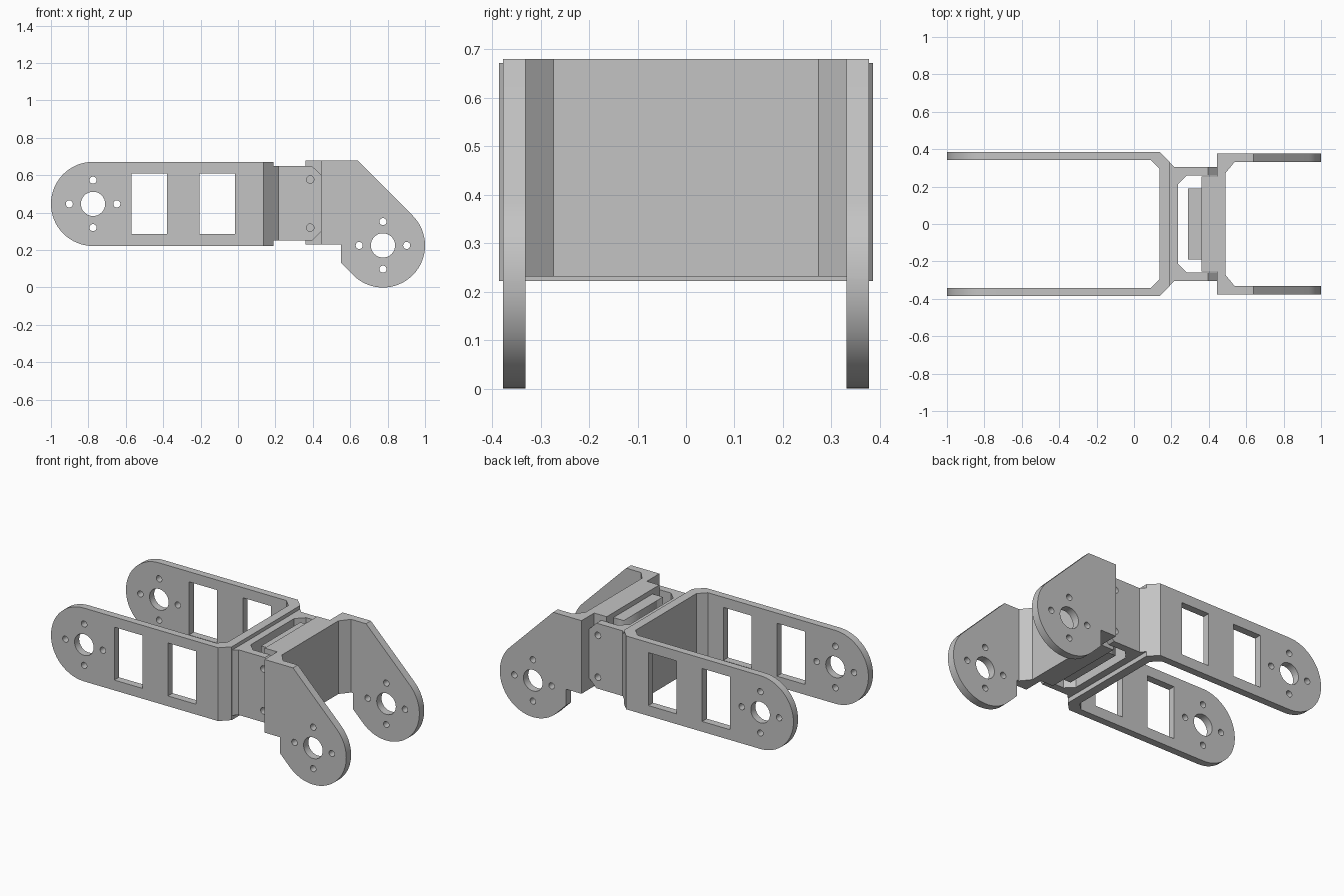
import bpy, bmesh, math
from mathutils import Matrix

if "Cube" in bpy.data.objects:
    bpy.data.objects.remove(bpy.data.objects["Cube"], do_unlink=True)

grey = bpy.data.materials.new("light_grey")
grey.use_nodes = True
colour = (0.55, 0.55, 0.55, 1)
grey.diffuse_color = colour
grey.node_tree.nodes["Principled BSDF"].inputs["Base Color"].default_value = colour


def arc(cx, cy, r, start, end, n=32):
    step = math.radians(end - start) / n
    return [(cx + r * math.cos(math.radians(start) + i * step),
             cy + r * math.sin(math.radians(start) + i * step)) for i in range(n + 1)]


def circle(cx, cy, r, n=32):
    return arc(cx, cy, r, 0, 360, n)[:-1]


def rect(x0, y0, x1, y1):
    return [(x0, y0), (x1, y0), (x1, y1), (x0, y1)]


def mirrored(half):
    """Close a half outline by mirroring it across y = 0."""
    return half + [(x, -y) for x, y in reversed(half)]


def prism(name, loops, half_depth, matrix):
    """Extrude an outline (first loop) with holes (other loops)."""
    curve = bpy.data.curves.new(name, 'CURVE')
    curve.dimensions, curve.fill_mode = '2D', 'BOTH'
    curve.extrude = half_depth
    for loop in loops:
        spline = curve.splines.new('POLY')
        spline.points.add(len(loop) - 1)
        spline.use_cyclic_u = True
        for p, (x, y) in zip(spline.points, loop):
            p.co = (x, y, 0, 1)
    temp = bpy.data.objects.new(name + "_outline", curve)
    bpy.context.collection.objects.link(temp)
    deps = bpy.context.evaluated_depsgraph_get()
    mesh = bpy.data.meshes.new_from_object(temp.evaluated_get(deps))
    bpy.data.objects.remove(temp, do_unlink=True)
    bm = bmesh.new()
    bm.from_mesh(mesh)
    bmesh.ops.remove_doubles(bm, verts=bm.verts, dist=1e-5)
    bmesh.ops.transform(bm, matrix=matrix, verts=bm.verts)
    bmesh.ops.recalc_face_normals(bm, faces=bm.faces)
    bm.to_mesh(mesh)
    bm.free()
    mesh.materials.clear()
    mesh.materials.append(grey)
    obj = bpy.data.objects.new(name, mesh)
    bpy.context.collection.objects.link(obj)
    return obj


def bracket(name, plan, side):
    """Intersect a plan outline with a drilled side outline."""
    body = prism(name, [plan], 0.6, Matrix.Translation((0, 0, 0.4)))
    cutter = prism(name + "_side", side, 0.6, Matrix.Rotation(math.pi / 2, 4, 'X'))
    mod = body.modifiers.new("side_shape", 'BOOLEAN')
    mod.operation, mod.solver, mod.object = 'INTERSECT', 'EXACT', cutter
    deps = bpy.context.evaluated_depsgraph_get()
    mesh = bpy.data.meshes.new_from_object(body.evaluated_get(deps))
    body.modifiers.clear()
    body.data = mesh
    bpy.data.objects.remove(cutter, do_unlink=True)
    bm = bmesh.new()
    bm.from_mesh(mesh)
    bmesh.ops.remove_doubles(bm, verts=bm.verts, dist=1e-5)
    bmesh.ops.dissolve_limit(bm, angle_limit=0.01, verts=bm.verts, edges=bm.edges)
    bm.to_mesh(mesh)
    bm.free()
    mesh.shade_smooth()
    mesh.set_sharp_from_angle(angle=math.radians(30))
    return body


def horn_holes(cx, cz):
    """Large pivot hole ringed by four screw holes."""
    ring = [circle(cx + dx * 0.127, cz + dz * 0.127, 0.019, 20)
            for dx, dz in ((1, 0), (0, 1), (-1, 0), (0, -1))]
    return [circle(cx, cz, 0.065)] + ring


# Long U bracket with rounded ends and windows
bracket("long_bracket",
        mirrored([(-1.1, 0.386), (0.136, 0.386), (0.19, 0.332)])
        + mirrored([(-1.1, 0.341), (0.09, 0.341), (0.136, 0.295)])[::-1],
        [[(0.3, 0.222), (0.3, 0.672)] + arc(-0.775, 0.447, 0.225, 90, 270)]
        + horn_holes(-0.775, 0.447)
        + [rect(x, 0.285, x + 0.19, 0.61) for x in (-0.57, -0.205)])

# Clamp fork with bevelled tips and screw holes
bracket("clamp_fork",
        mirrored([(0.7, 0.258), (0.282, 0.258), (0.234, 0.21)])
        + mirrored([(0.7, 0.304), (0.217, 0.304), (0.181, 0.34)])[::-1],
        [[(0.1, 0.25), (0.395, 0.25), (0.446, 0.3), (0.446, 0.6), (0.395, 0.65), (0.1, 0.65)]]
        + [circle(0.386, z, 0.02, 20) for z in (0.32, 0.577)])

# Short U bracket with dropped pivot lobes and a mounting block
bracket("short_bracket",
        mirrored([(0.36, 0.255), (0.445, 0.255), (0.445, 0.378), (1.1, 0.378),
                  (1.1, 0.331), (0.537, 0.331), (0.49, 0.273)]),
        [[(0.2, 0.231), (0.55, 0.231), (0.55, 0.132)]
         + arc(0.775, 0.225, 0.225, 225, 405)
         + [(0.638, 0.68), (0.2, 0.68)]]
        + horn_holes(0.775, 0.225))

# Raised pad on the mounting block
prism("mounting_pad", [rect(0.29, -0.19, 0.37, 0.19)], 0.2,
      Matrix.Translation((0, 0, 0.45)))
